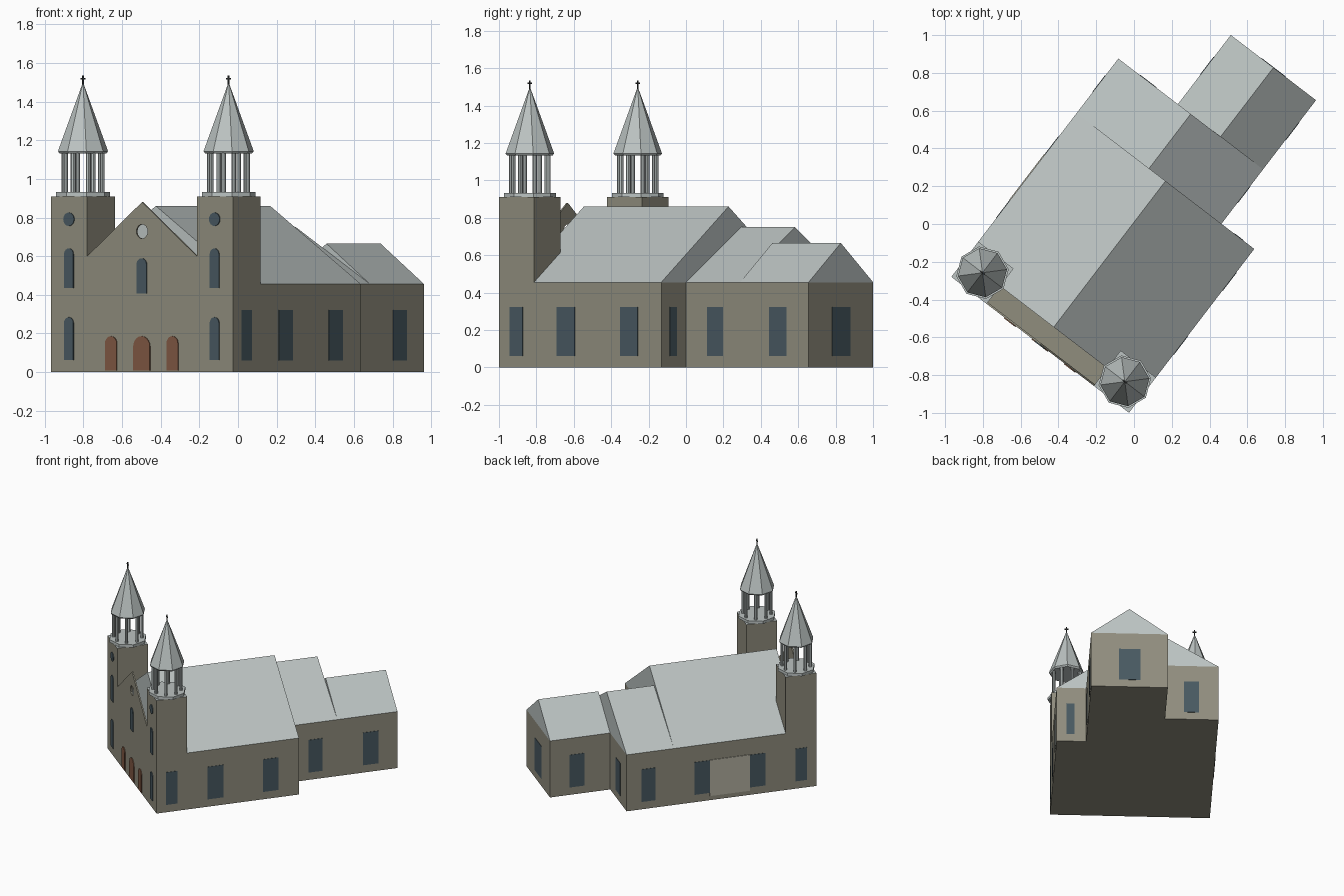
import bpy, bmesh
from math import sin, cos, pi, atan
from mathutils import Matrix, Vector

if "Cube" in bpy.data.objects:
    bpy.data.objects.remove(bpy.data.objects["Cube"])

# Plan frame: x runs along the facade, y runs back along the nave
PLACE = Matrix.Translation((-0.967, -0.28, 0)) @ Matrix.Rotation(-atan(0.765), 4, 'Z')
W, EAVE, MID = 1.184, 0.455, 0.592
TOWER, TOWER_TOP = 0.235, 0.91
PLATE = 0.005


def material(name, rgb):
    m = bpy.data.materials.new(name)
    m.use_nodes = True
    col = [c ** 2.2 for c in rgb] + [1]
    m.diffuse_color = col
    m.node_tree.nodes["Principled BSDF"].inputs["Base Color"].default_value = col
    return m


STONE = material("stone wall", (0.56, 0.55, 0.49))
ROOF = material("grey roof", (0.73, 0.76, 0.755))
GLASS = material("window glass", (0.29, 0.35, 0.38))
DOOR = material("brown door", (0.50, 0.35, 0.27))
PANEL = material("pale panel", (0.70, 0.69, 0.63))
IRON = material("dark iron", (0.2, 0.21, 0.21))


def finish(name, bm, *mats):
    bmesh.ops.recalc_face_normals(bm, faces=bm.faces)
    mesh = bpy.data.meshes.new(name)
    bm.to_mesh(mesh)
    bm.free()
    for m in mats:
        mesh.materials.append(m)
    ob = bpy.data.objects.new(name, mesh)
    ob.matrix_world = PLACE
    bpy.context.collection.objects.link(ob)
    return ob


def extrude(name, profile, start, end, mat, across=True, hole=None):
    """Extrude an upright profile along y (across) or along x."""
    bm = bmesh.new()

    def loop(pts):
        vs = [bm.verts.new((a, start, z) if across else (start, a, z)) for a, z in pts]
        return vs, [bm.edges.new((vs[i - 1], vs[i])) for i in range(len(vs))]

    verts, edges = loop(profile)
    if hole:
        edges += loop(hole)[1]
        bmesh.ops.triangle_fill(bm, use_beauty=True, edges=edges)
    else:
        bm.faces.new(verts)
    geom = bmesh.ops.extrude_face_region(bm, geom=bm.faces[:], use_keep_orig=True)["geom"]
    move = Vector((0, end - start, 0) if across else (end - start, 0, 0))
    bmesh.ops.translate(bm, vec=move, verts=[g for g in geom if isinstance(g, bmesh.types.BMVert)])
    return finish(name, bm, mat)


def rect(a0, a1, z0, z1):
    return [(a0, z0), (a1, z0), (a1, z1), (a0, z1)]


def circle(a, z, r, n=16):
    return [(a + r * cos(2 * pi * i / n), z + r * sin(2 * pi * i / n)) for i in range(n)]


def arch(a, width, z0, z1, n=10):
    r = width / 2
    top = [(a + r * cos(pi * i / n), z1 - r + r * sin(pi * i / n)) for i in range(n + 1)]
    return [(a - r, z0), (a + r, z0)] + top


def cone(name, x, y, z0, z1, r0, r1, mat, sides=8, turn=0.0):
    bm = bmesh.new()
    spot = Matrix.Translation((x, y, (z0 + z1) / 2)) @ Matrix.Rotation(turn, 4, 'Z')
    bmesh.ops.create_cone(bm, cap_ends=True, segments=sides, radius1=r0, radius2=r1,
                          depth=z1 - z0, matrix=spot)
    return finish(name, bm, mat)


# Three stepped blocks, each with a gabled roof
blocks = [("nave", 0, W, 0, 1.092, 0.118, 0.86),
          ("transept", 0, 0.965, 1.092, 1.455, 1.092, 0.75),
          ("chancel", 0.397, 0.965, 1.455, 1.916, 1.455, 0.665)]
for name, x0, x1, y0, y1, roof_start, ridge in blocks:
    extrude(name + "_walls", rect(x0, x1, 0, EAVE), y0, y1, STONE)
    extrude(name + "_roof", [(x0, EAVE), (x1, EAVE), ((x0 + x1) / 2, ridge)], roof_start, y1, ROOF)

# Thin front gable with a round opening
extrude("front_gable",
        [(TOWER, EAVE), (W - TOWER, EAVE), (W - TOWER, 0.6), (MID, 0.88), (TOWER, 0.6)],
        0, 0.01, STONE, hole=circle(MID, 0.728, 0.037))


def tower(side, x):
    y, h = TOWER / 2, TOWER / 2
    shaft = extrude(side + "_tower", rect(x - h, x + h, EAVE, TOWER_TOP), 0, TOWER, STONE)
    shaft.data.materials.append(ROOF)
    for f in shaft.data.polygons:
        f.material_index = 1 if f.normal.z > 0.9 else 0
    # Open belfry and spire
    cone(side + "_belfry_base", x, y, TOWER_TOP, 0.932, 0.14, 0.14, ROOF)
    for i in range(8):
        a = pi / 8 + i * pi / 4
        cone(f"{side}_belfry_column_{i + 1}", x + 0.103 * cos(a), y + 0.103 * sin(a),
             0.932, 1.135, 0.012, 0.012, ROOF)
    cone(side + "_spire_rim", x, y, 1.132, 1.143, 0.122, 0.131, ROOF)
    cone(side + "_spire", x, y, 1.143, 1.49, 0.131, 0.004, ROOF)
    # Cross
    cone(side + "_cross_post", x, y, 1.47, 1.535, 0.005, 0.005, IRON, 6)
    extrude(side + "_cross_bar", rect(x - 0.014, x + 0.014, 1.515, 1.523), y - 0.004, y + 0.004, IRON)
    # Tower windows
    extrude(side + "_tower_low_window", arch(x, 0.06, 0.062, 0.284), -PLATE, PLATE, GLASS)
    extrude(side + "_tower_high_window", arch(x, 0.06, 0.434, 0.64), -PLATE, PLATE, GLASS)
    extrude(side + "_tower_round_window", circle(x, 0.791, 0.035), -PLATE, PLATE, GLASS)


tower("right", TOWER / 2)
tower("left", W - TOWER / 2)

# Facade window and doors
extrude("facade_window", arch(MID, 0.065, 0.408, 0.589), -PLATE, PLATE, GLASS)
for name, x, width in [("right", 0.392, 0.076), ("middle", MID, 0.108), ("left", 0.792, 0.074)]:
    extrude(name + "_door", arch(x, width, 0.008, 0.186), -PLATE, PLATE, DOOR)

# Side windows: wall position, then spans along the wall
nave_spans = [(0.072, 0.16), (0.39, 0.511), (0.815, 0.934)]
transept_span, chancel_span = (1.233, 1.341), (1.651, 1.768)
walls = [("left_nave", W, nave_spans), ("right_nave", 0, nave_spans + [transept_span]),
         ("left_rear", 0.965, [transept_span, chancel_span]), ("right_rear", 0.397, [chancel_span])]
for name, x, spans in walls:
    for i, (a, b) in enumerate(spans):
        extrude(f"{name}_window_{i + 1}", rect(a, b, 0.06, 0.322),
                x - PLATE / 2, x + PLATE / 2, GLASS, across=False)

# Back windows
for name, y, a, b in [("nave", 1.092, 1.05, 1.112), ("transept", 1.455, 0.145, 0.255),
                      ("chancel", 1.916, 0.6, 0.76)]:
    extrude(name + "_back_window", rect(a, b, 0.06, 0.322), y - PLATE / 2, y + PLATE / 2, GLASS)

# Pale panel on the right wall
extrude("side_panel", rect(0.512, 0.818, 0.035, 0.325), -PLATE, 0.002, PANEL, across=False)
